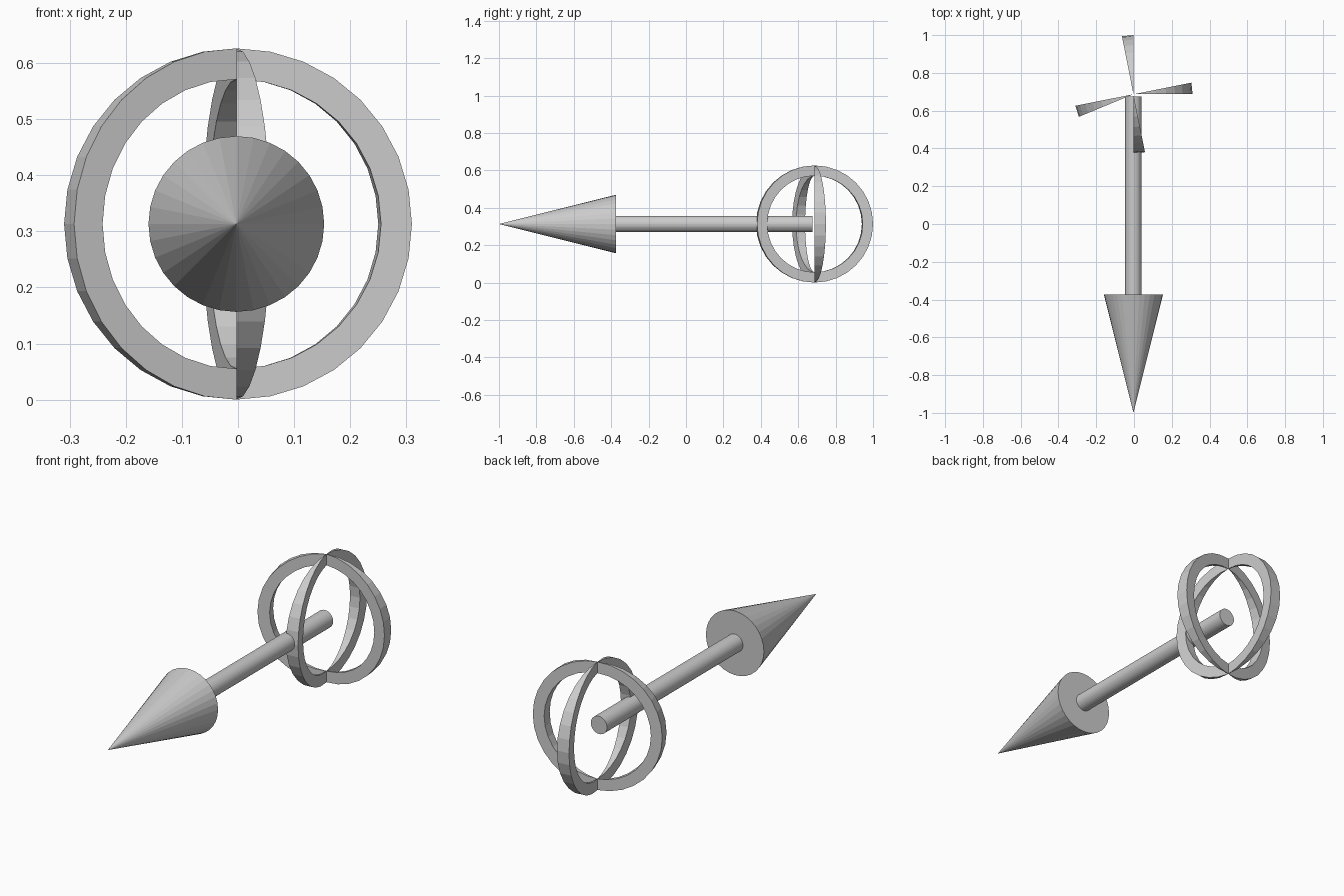
import bpy, bmesh
from math import pi, sin, cos, radians
from mathutils import Vector

if "Cube" in bpy.data.objects:
    bpy.data.objects.remove(bpy.data.objects["Cube"])

X0, Z0 = -0.003, 0.313          # arrow axis
RING_Y = 0.687                  # centre of the tail cage
R_OUT, R_IN = 0.313, 0.258      # cage radii
STEP = radians(11.25)           # one of 32 sphere segments


def rod(name, r_front, r_back, y_front, y_back):
    """Cone or cylinder lying along y."""
    bpy.ops.mesh.primitive_cone_add(
        vertices=32, radius1=r_back, radius2=r_front, depth=y_back - y_front,
        location=(X0, (y_front + y_back) / 2, Z0), rotation=(pi / 2, 0, 0))
    bpy.context.object.name = name


def half_ring(name, segment):
    """One sphere segment, pole to pole, given thickness toward the centre."""
    bm = bmesh.new()

    def arc(radius, angle):
        return [bm.verts.new((radius * sin(i * STEP) * cos(angle),
                              radius * sin(i * STEP) * sin(angle),
                              radius * cos(i * STEP))) for i in range(17)]

    a, b = segment * STEP, (segment + 1) * STEP
    loops = [arc(R_OUT, a), arc(R_OUT, b), arc(R_IN, b), arc(R_IN, a)]
    for k in range(4):
        p, q = loops[k], loops[(k + 1) % 4]
        for i in range(16):
            bm.faces.new((p[i], p[i + 1], q[i + 1], q[i]))
    # close the slice to single points at the poles
    bmesh.ops.remove_doubles(bm, verts=bm.verts, dist=1e-5)
    bmesh.ops.recalc_face_normals(bm, faces=bm.faces)
    mesh = bpy.data.meshes.new(name)
    bm.to_mesh(mesh)
    bm.free()
    obj = bpy.data.objects.new(name, mesh)
    obj.location = Vector((X0, RING_Y, Z0))
    bpy.context.collection.objects.link(obj)


# Arrow head and shaft
rod("arrow_head", 0, 0.1566, -1.0, -0.373)
rod("shaft", 0.0435, 0.0435, -0.373, 0.676)

# Four half rings of the tail cage (the left one is a segment off)
for name, segment in (("right", 0), ("back", 8), ("left", 17), ("front", 24)):
    half_ring(name + "_half_ring", segment)
